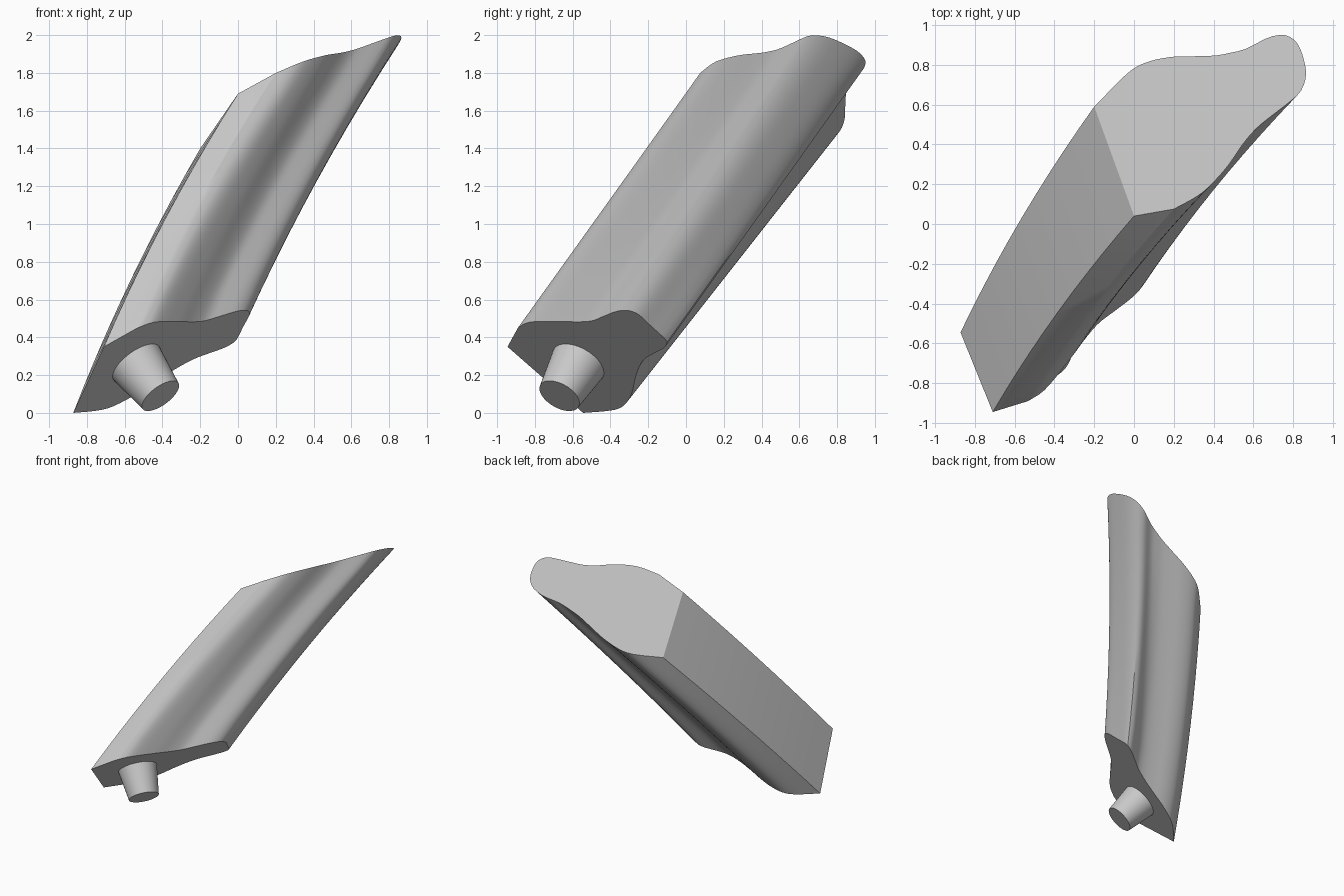
import bpy
import bmesh
from mathutils import Vector

if "Cube" in bpy.data.objects:
    bpy.data.objects.remove(bpy.data.objects["Cube"], do_unlink=True)

# Single material
metal = bpy.data.materials.new("plain_grey")
metal.use_nodes = True
grey = (0.58, 0.58, 0.58, 1.0)
metal.diffuse_color = grey
metal.node_tree.nodes["Principled BSDF"].inputs["Base Color"].default_value = grey

FINE = 8  # curve samples between profile points


def smooth_run(points):
    """Catmull-Rom curve through the points, FINE samples per span."""
    ends = [points[0] * 2 - points[1]] + points + [points[-1] * 2 - points[-2]]
    out = []
    for a, b, c, d in zip(ends, ends[1:], ends[2:], ends[3:]):
        for i in range(FINE):
            t = i / FINE
            out.append((b * 2 + (c - a) * t + (a * 2 - b * 5 + c * 4 - d) * t * t
                        + (b * 3 - a - c * 3 + d) * t ** 3) / 2)
    return out + [points[-1]]


def resample(curve, count):
    """Evenly spaced points along a polyline, leaving out its last point."""
    steps = [(q - p).length for p, q in zip(curve, curve[1:])]
    total, out, k, walked = sum(steps), [], 0, 0.0
    for i in range(count):
        goal = total * i / count
        while walked + steps[k] < goal:
            walked += steps[k]
            k += 1
        out.append(curve[k].lerp(curve[k + 1], (goal - walked) / steps[k]))
    return out


def section(corner, points, marks):
    """Closed outline: sharp corner, then the smooth run split at its landmarks."""
    curve = smooth_run(points)
    loop = [corner]
    for start, end, count in zip(marks, marks[1:], (24, 12, 28)):
        loop += resample(curve[start * FINE:end * FINE + 1], count)
    return loop + [points[-1]]


def on_root(y, z):
    return Vector((-0.71 + (0.42 * (y + 0.945) + 0.73 * (z - 0.35)) / 0.54, y, z))


def on_tip(x, y):
    return Vector((x, y, 1.69 + 0.6 * x - 0.309 * (y - 0.04)))


# Root outline (side profile) and tip outline (plan profile)
root_profile = [(-.89, .45), (-.83, .48), (-.68, .485), (-.58, .482), (-.5, .487),
                (-.44, .51), (-.37, .537), (-.31, .543), (-.25, .52), (-.18, .455),
                (-.13, .41), (-.1, .375), (-.115, .345), (-.17, .315), (-.22, .285),
                (-.25, .24), (-.27, .18), (-.285, .11), (-.31, .06), (-.35, .025),
                (-.42, .01), (-.545, 0)]
tip_profile = [(.2, .075), (.31, .135), (.38, .19), (.47, .29), (.55, .405),
               (.62, .485), (.7, .55), (.79, .62), (.84, .67), (.865, .75),
               (.85, .84), (.82, .91), (.775, .945), (.73, .95), (.67, .935),
               (.56, .88), (.48, .86), (.41, .847), (.3, .843), (.19, .84),
               (.07, .815), (-.03, .76), (-.2, .59)]
root = section(on_root(-.945, .35), [on_root(*p) for p in root_profile], (0, 7, 11, 21))
tip = section(on_tip(0, .04), [on_tip(*p) for p in tip_profile], (0, 8, 13, 22))


def finish(name, bm):
    bmesh.ops.recalc_face_normals(bm, faces=bm.faces)
    mesh = bpy.data.meshes.new(name)
    bm.to_mesh(mesh)
    bm.free()
    mesh.materials.append(metal)
    obj = bpy.data.objects.new(name, mesh)
    bpy.context.collection.objects.link(obj)
    bpy.ops.object.select_all(action='DESELECT')
    obj.select_set(True)
    bpy.context.view_layer.objects.active = obj
    bpy.ops.object.shade_smooth_by_angle(angle=0.52)
    return obj


def loft(name, rings):
    """Skin the rings in order and cap both ends."""
    bm = bmesh.new()
    loops = [[bm.verts.new(p) for p in ring] for ring in rings]
    for low, high in zip(loops, loops[1:]):
        n = len(low)
        for i in range(n):
            j = (i + 1) % n
            bm.faces.new((low[i], low[j], high[j], high[i]))
    bm.faces.new(loops[0])
    bm.faces.new(loops[-1])
    return finish(name, bm)


# Blade: root to tip, with a slight bow along its length
bow = Vector((-0.029, 0.008, 0.01))
stations = 10
rings = []
for s in range(stations + 1):
    t = s / stations
    rings.append([a.lerp(b, t) + bow * 4 * t * (1 - t) for a, b in zip(root, tip)])
loft("blade", rings)

# Mounting peg: tapered round stub on the root face
outer = Vector((-0.41, -0.67, 0.09))
axis = Vector((0.54, -0.42, -0.73)).normalized()
peg = bmesh.new()
bmesh.ops.create_cone(peg, cap_ends=True, segments=40,
                      radius1=0.155, radius2=0.117, depth=0.27)
peg_turn = axis.to_track_quat('Z', 'Y').to_matrix().to_4x4()
bmesh.ops.transform(peg, matrix=peg_turn, verts=peg.verts)
bmesh.ops.translate(peg, vec=outer - axis * 0.135, verts=peg.verts)
finish("mounting_peg", peg)
